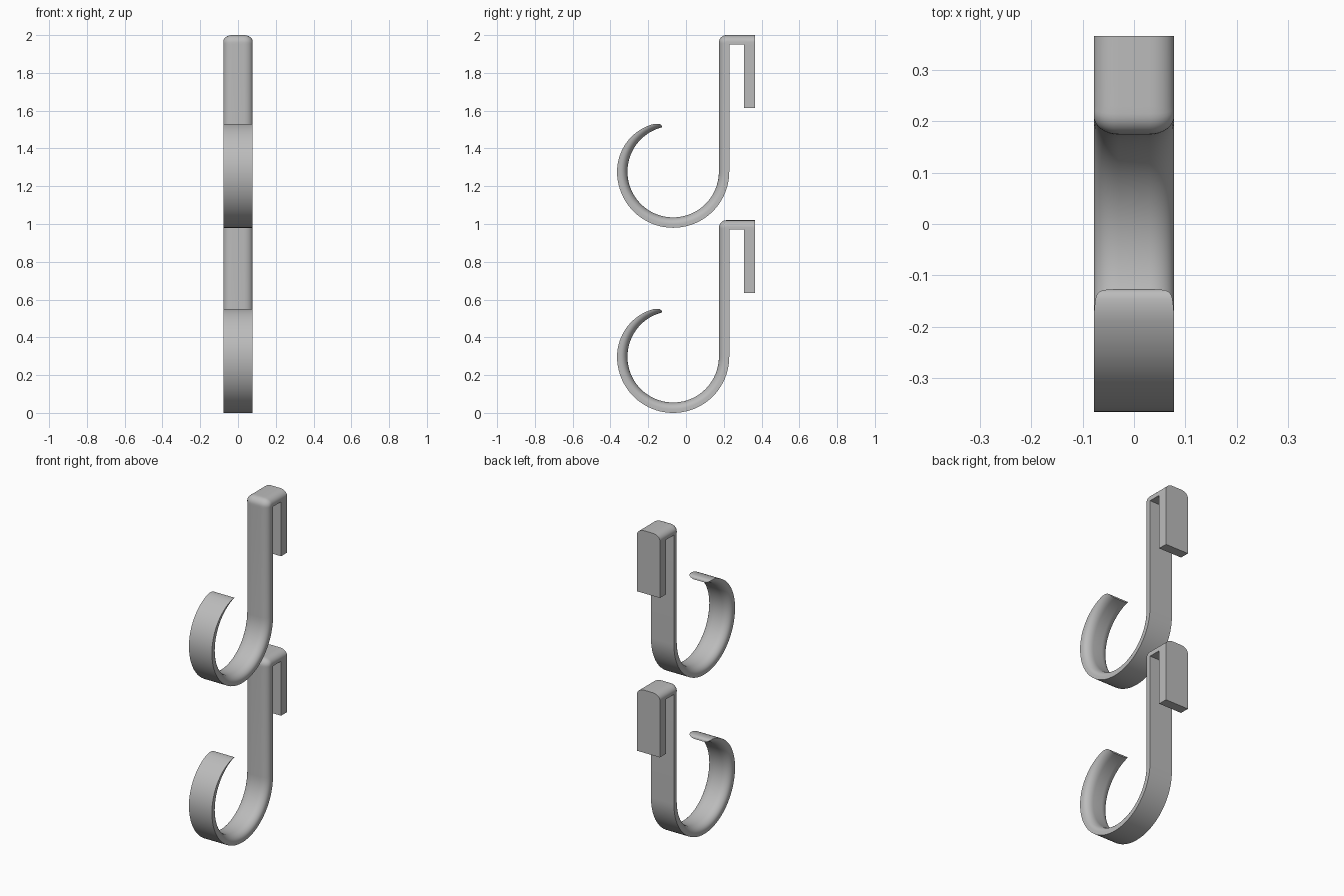
import bpy
import bmesh
from math import sin, cos, radians, sqrt, pi
from mathutils import Vector

cube = bpy.data.objects.get("Cube")
if cube:
    bpy.data.objects.remove(cube)

HALF = 0.078          # half width of the strip
FLAT = 0.03           # half width of the flat middle of the rounded face
ROUND = 0.036         # depth of the rounded edges
THICK = 0.055
RING_Y, RING_Z, RING_R = -0.068, 0.297, 0.242
TOP, BACK = 1.02, 0.365
PITCH = 0.98

grey = bpy.data.materials.new("grey plastic")
grey.use_nodes = True
colour = (0.5, 0.5, 0.5, 1)
grey.diffuse_color = colour
grey.node_tree.nodes["Principled BSDF"].inputs["Base Color"].default_value = colour


def stations():
    """Pairs of (rounded side, flat side) points along the hook, from tip to clip."""
    pairs = []

    def ring(angle, t):
        d = Vector((0, cos(angle), sin(angle)))
        centre = Vector((0, RING_Y, RING_Z))
        pairs.append((centre + d * RING_R, centre + d * (RING_R + t)))

    # tapered tip, with a rounded end
    for past, t in ((76, 0.009), (75.5, 0.014), (74.5, 0.019), (73, 0.023), (71, 0.026)):
        ring(radians(180 - past), t)
    for past in range(68, 0, -4):
        ring(radians(180 - past), THICK - 0.039 * (1 - cos(radians(past))))
    # full lower half of the ring
    for i in range(41):
        ring(pi + pi * i / 40, THICK)
    # straight shaft, rounded corner and top bar
    front = RING_Y + RING_R
    corner = Vector((0, front + THICK, TOP - 0.05))
    r = 0.04
    pairs.append((Vector((0, front, TOP - 0.05)), corner))
    for i in range(9):
        a = pi - pi / 2 * i / 8
        pairs.append((Vector((0, front + r + r * cos(a), TOP - r + r * sin(a))), corner))
    pairs.append((Vector((0, corner.y, TOP)), corner))
    pairs.append((Vector((0, BACK, TOP)), Vector((0, BACK, corner.z))))
    return pairs


def section(inner, outer):
    """Cross-section with a flat back and rounded front edges."""
    t = (outer - inner).length
    d = (outer - inner) / t
    depth = min(ROUND, t)
    end = sqrt(max(0, 1 - (1 - depth / ROUND) ** 2))
    half = []
    for i in range(9):
        s = end * sin(pi / 2 * i / 8)
        x = FLAT + (HALF - FLAT) * s
        half.append(Vector((x, 0, 0)) + inner + d * ROUND * (1 - sqrt(max(0, 1 - s * s))))
    half.append(Vector((half[-1].x, 0, 0)) + outer)
    mirror = [Vector((-p.x, p.y, p.z)) for p in reversed(half)]
    return mirror + half


def finish(bm, name, z):
    bmesh.ops.remove_doubles(bm, verts=bm.verts, dist=0.00001)
    bmesh.ops.recalc_face_normals(bm, faces=bm.faces)
    mesh = bpy.data.meshes.new(name)
    bm.to_mesh(mesh)
    bm.free()
    mesh.materials.append(grey)
    obj = bpy.data.objects.new(name, mesh)
    obj.location.z = z
    bpy.context.collection.objects.link(obj)
    bpy.ops.object.select_all(action='DESELECT')
    obj.select_set(True)
    bpy.context.view_layer.objects.active = obj
    bpy.ops.object.shade_smooth_by_angle(angle=radians(32))


def hook(name, z):
    # swept strip: ring, shaft and top bar
    bm = bmesh.new()
    loops = [[bm.verts.new(p) for p in section(a, b)] for a, b in stations()]
    for a, b in zip(loops, loops[1:]):
        n = len(a)
        for i in range(n):
            j = (i + 1) % n
            bm.faces.new((a[i], a[j], b[j], b[i]))
    bm.faces.new(loops[0])
    bm.faces.new(loops[-1])
    finish(bm, name + "_hook", z)

    # flat plate hanging behind the top bar
    bm = bmesh.new()
    bmesh.ops.create_cube(bm, size=1)
    low, high, near = 0.635, TOP - 0.05, 0.307
    bmesh.ops.scale(bm, vec=(2 * HALF, BACK - near, high - low), verts=bm.verts)
    bmesh.ops.translate(bm, vec=(0, (BACK + near) / 2, (high + low) / 2), verts=bm.verts)
    finish(bm, name + "_clip_plate", z)


hook("lower", 0)
hook("upper", PITCH)
